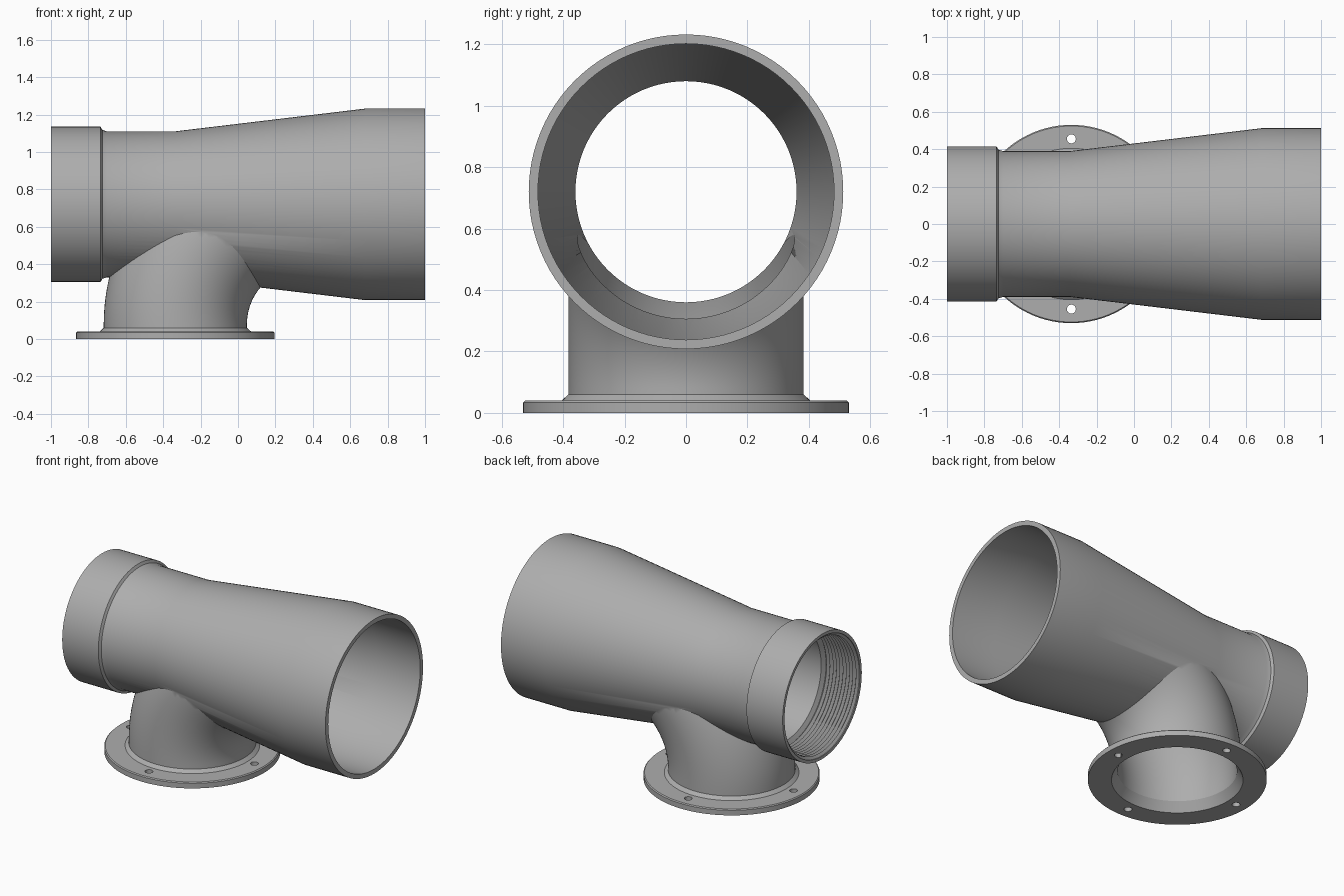
import bpy, bmesh
from math import sin, cos, pi, radians
from mathutils import Vector

SEG = 96
AXIS_Z = 0.72        # height of the main pipe axis
FLANGE_X = -0.335    # centre of the side branch

if "Cube" in bpy.data.objects:
    bpy.data.objects.remove(bpy.data.objects["Cube"])

grey = bpy.data.materials.new("pipe grey")
grey.use_nodes = True
colour = (0.42, 0.42, 0.42, 1)
grey.diffuse_color = colour
grey.node_tree.nodes["Principled BSDF"].inputs["Base Color"].default_value = colour


def skin(name, rings, closed=False):
    """Skin a list of point rings; cap the ends, or join last to first."""
    bm = bmesh.new()
    loops = [[bm.verts.new(p) for p in ring] for ring in rings]
    pairs = list(zip(loops, loops[1:]))
    if closed:
        pairs.append((loops[-1], loops[0]))
    else:
        bm.faces.new(loops[0])
        bm.faces.new(loops[-1])
    for a, b in pairs:
        for i in range(len(a)):
            j = (i + 1) % len(a)
            bm.faces.new((a[i], a[j], b[j], b[i]))
    bmesh.ops.recalc_face_normals(bm, faces=bm.faces)
    mesh = bpy.data.meshes.new(name)
    bm.to_mesh(mesh)
    bm.free()
    mesh.materials.append(grey)
    obj = bpy.data.objects.new(name, mesh)
    bpy.context.collection.objects.link(obj)
    return obj


def circle(centre, u, v, r, n=SEG):
    return [centre + r * (cos(2 * pi * i / n) * u + sin(2 * pi * i / n) * v)
            for i in range(n)]


X, Y, Z = Vector((1, 0, 0)), Vector((0, 1, 0)), Vector((0, 0, 1))


def pipe(name, profile):
    """Solid of revolution about the main axis, from (x, radius) points."""
    return skin(name, [circle(Vector((x, 0, AXIS_Z)), Y, Z, r) for x, r in profile])


def elbow(name, r, start_z):
    """Solid branch: straight riser, then a bend into the main pipe."""
    bend, base = 0.685, 0.08
    rings = [circle(Vector((FLANGE_X, 0, start_z)), X, Y, r)]
    for i in range(25):
        t = radians(60) * i / 24
        out = Vector((cos(t), 0, -sin(t)))
        centre = Vector((FLANGE_X + bend, 0, base)) - bend * out
        rings.append(circle(centre, out, Y, r))
    return skin(name, rings)


def combine(target, tool, operation):
    """Apply a boolean and discard the tool."""
    mod = target.modifiers.new(operation, "BOOLEAN")
    mod.operation, mod.solver, mod.object = operation, "EXACT", tool
    bpy.ops.object.select_all(action="DESELECT")
    bpy.context.view_layer.objects.active = target
    target.select_set(True)
    bpy.ops.object.modifier_apply(modifier=mod.name)
    bpy.data.objects.remove(tool)


# Main pipe: threaded collar, narrow neck, taper and wide socket
body = pipe("pipe_body", [(-1, 0.415), (-0.735, 0.415), (-0.725, 0.398),
                          (-0.7, 0.39), (-0.34, 0.39), (0.68, 0.512), (1, 0.512)])
combine(body, elbow("branch_outer", 0.383, 0.06), "UNION")

# Main bore, with a zigzag internal thread in the collar
pitch = 0.024
bore = [(-1.02, 0.395)]
for i in range(10):
    x = -0.995 + i * pitch
    bore += [(x, 0.395), (x + pitch / 2, 0.378)]
bore += [(-0.755, 0.39), (-0.74, 0.36), (-0.34, 0.36), (0.68, 0.482), (1.05, 0.482)]
combine(body, pipe("main_bore", bore), "DIFFERENCE")
combine(body, elbow("branch_bore", 0.354, 0.0), "DIFFERENCE")

# Flange: bevelled plate with a raised collar and a flared mouth
flange_profile = [(0.39, 0), (0.53, 0), (0.53, 0.034), (0.524, 0.04),
                  (0.405, 0.04), (0.383, 0.06), (0.354, 0.06)]
flange = skin("branch_flange", [circle(Vector((FLANGE_X, 0, z)), X, Y, r)
                                for r, z in flange_profile], closed=True)

# Four bolt holes
for k in range(4):
    spot = Vector((FLANGE_X, 0, 0)) + 0.455 * (cos(k * pi / 2) * X + sin(k * pi / 2) * Y)
    hole = skin("bolt_hole", [circle(spot + z * Z, X, Y, 0.024, 24) for z in (-0.05, 0.1)])
    combine(flange, hole, "DIFFERENCE")

# Smooth the round walls and keep the machined edges crisp
for obj in (body, flange):
    bpy.ops.object.select_all(action="DESELECT")
    bpy.context.view_layer.objects.active = obj
    obj.select_set(True)
    bpy.ops.object.shade_smooth_by_angle(angle=radians(25))
